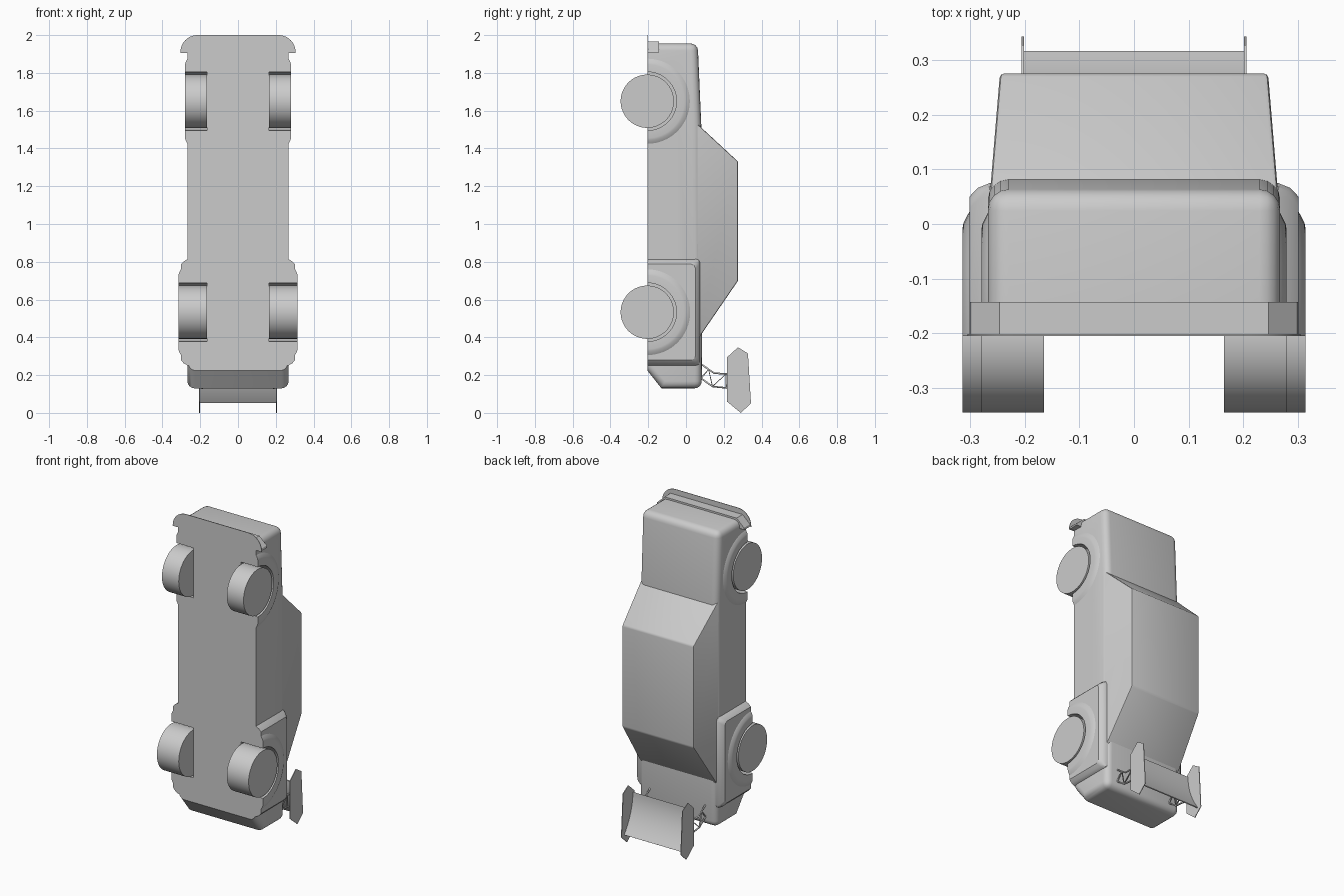
import bpy, bmesh, math

if "Cube" in bpy.data.objects:
    bpy.data.objects.remove(bpy.data.objects["Cube"])

GREY = (0.6, 0.6, 0.6, 1)
grey = bpy.data.materials.new("plain grey")
grey.use_nodes = True
grey.diffuse_color = GREY
grey.node_tree.nodes["Principled BSDF"].inputs["Base Color"].default_value = GREY

FLOOR = -0.205                       # plane of the flat underside
AXLES = {"front": (1.65, 0.28), "rear": (0.533, 0.315)}   # height, outer x


def smooth(ob):
    bpy.ops.object.select_all(action="DESELECT")
    ob.select_set(True)
    bpy.context.view_layer.objects.active = ob
    bpy.ops.object.shade_smooth_by_angle(angle=math.radians(30))


def loft(name, rings, bevel=0, pick=None, segments=4):
    """Closed solid through matching rings of points, with chosen edges rounded."""
    bm = bmesh.new()
    loops = [[bm.verts.new(p) for p in ring] for ring in rings]
    for a, b in zip(loops, loops[1:]):
        for i in range(len(a)):
            j = (i + 1) % len(a)
            bm.faces.new((a[i], a[j], b[j], b[i]))
    bm.faces.new(loops[0])
    bm.faces.new(loops[-1])
    bmesh.ops.recalc_face_normals(bm, faces=bm.faces)
    if bevel:
        edges = [e for e in bm.edges if e.calc_face_angle() > 0.3 and pick(e)]
        bmesh.ops.bevel(bm, geom=edges, offset=bevel, segments=segments,
                        profile=0.5, affect="EDGES", clamp_overlap=True)
    mesh = bpy.data.meshes.new(name)
    bm.to_mesh(mesh)
    bm.free()
    mesh.materials.append(grey)
    ob = bpy.data.objects.new(name, mesh)
    bpy.context.collection.objects.link(ob)
    smooth(ob)
    return ob


def slab(name, profile, x0, x1, **kw):
    """Extrude a (y, z) profile along x."""
    return loft(name, [[(x, y, z) for y, z in profile] for x in (x0, x1)], **kw)


def circle(z, r, n=64):
    return [(FLOOR + r * math.cos(2 * math.pi * i / n),
             z + r * math.sin(2 * math.pi * i / n)) for i in range(n)]


def above_floor(e):
    return any(v.co.y > FLOOR + 0.001 for v in e.verts)


def body_edge(e):
    crosswise = abs(e.verts[0].co.x - e.verts[1].co.x) > 0.1
    return above_floor(e) and not (crosswise and e.verts[0].co.y < -0.1)


# Main body: underside, sloped tail, deck, bonnet and nose
body = slab("body", [(FLOOR, 0.225), (-0.13, 0.13), (0.083, 0.13), (0.085, 0.45),
                     (0.082, 1.5), (0.062, 1.956), (FLOOR, 1.956)],
            -0.268, 0.268, bevel=0.038, pick=body_edge)

# Cabin tapering up to the roof
cabin = []
for y, hw, z0, z1 in ((0.06, 0.264, 0.385, 1.53), (0.276, 0.246, 0.7, 1.33)):
    cabin.append([(-hw, y, z0), (hw, y, z0), (hw, y, z1), (-hw, y, z1)])
loft("cabin", cabin, bevel=0.008, pick=lambda e: max(v.co.y for v in e.verts) > 0.2,
     segments=2)

# Rear fender panels
cut_parts = [body]
for side, s in (("left", 1), ("right", -1)):
    rings = []
    for x, top, z0, z1 in ((0.2, 0.075, 0.25, 0.815), (0.265, 0.075, 0.25, 0.815),
                           (0.287, 0.066, 0.262, 0.802), (0.302, 0.05, 0.28, 0.787)):
        c = 0.022
        rings.append([(s * x, FLOOR, z0), (s * x, top - c, z0), (s * x, top - c * 0.3, z0 + c * 0.3),
                      (s * x, top, z0 + c), (s * x, top, z1 - c),
                      (s * x, top - c * 0.3, z1 - c * 0.3), (s * x, top - c, z1),
                      (s * x, FLOOR, z1)])
    cut_parts.append(loft(f"rear_fender_{side}", rings))

# Wheel wells cut into the body and fenders
cutters = [slab("well_cutter", circle(z, 0.155), s * 0.163, s * 0.4)
           for z, _ in AXLES.values() for s in (1, -1)]
for part in cut_parts:
    bpy.context.view_layer.objects.active = part
    for c in cutters:
        mod = part.modifiers.new("well", "BOOLEAN")
        mod.operation = "DIFFERENCE"
        mod.solver = "EXACT"
        mod.object = c
        bpy.ops.object.modifier_apply(modifier=mod.name)
    smooth(part)
for c in cutters:
    bpy.data.objects.remove(c)

# Wheels and the half-round arch flares around them
for end, (z, x) in AXLES.items():
    for side, s in (("left", 1), ("right", -1)):
        slab(f"{end}_wheel_{side}", circle(z, 0.141), s * 0.165, s * x)
        flare = [(x - 0.03, 0.155), (x - 0.03, 0.236), (x - 0.016, 0.232),
                 (x - 0.01, 0.222), (x - 0.002, 0.206), (x, 0.195), (x, 0.155)]
        steps = [math.pi * i / 32 for i in range(33)]
        loft(f"{end}_arch_{side}",
             [[(s * px, FLOOR + r * math.sin(a), z + r * math.cos(a)) for px, r in flare]
              for a in steps])

# Splitter plate with rounded front corners
corner = [(0.215 + 0.09 * math.cos(a), 1.91 + 0.09 * math.sin(a))
          for a in (math.pi / 2 * i / 10 for i in range(11))]
half = [(0.27, 1.905), (0.305, 1.905)] + corner
outline = half + [(-x, z) for x, z in reversed(half)]
loft("splitter", [[(x, y, z) for x, z in outline] for y in (FLOOR, FLOOR + 0.003)])

# Low bumper band wrapping the nose
half = [(0.25, 1.908), (0.301, 1.908), (0.298, 1.92), (0.247, 1.967)]
outline = half + [(-x, z) for x, z in reversed(half)]
loft("bumper_band", [[(x, y, z) for x, z in outline] for y in (FLOOR, -0.143)])

# Rear wing: curved blade, end plates and lattice struts
blade, n = [], 12
for i in range(n + 1):
    t = i / n
    blade.append((0.232 + 0.085 * t ** 2, 0.29 - 0.235 * t))
slab("wing_blade", blade + [(y - 0.005, z - 0.003) for y, z in reversed(blade)], -0.203, 0.203)

plate = [(0.275, 0.347), (0.328, 0.315), (0.344, 0.05),
         (0.29, 0.0), (0.217, 0.06), (0.217, 0.294)]
lattice = [[(0.07, 0.265), (0.15, 0.21), (0.235, 0.205)],
           [(0.07, 0.19), (0.14, 0.14), (0.235, 0.13)],
           [(0.08, 0.185), (0.12, 0.23), (0.14, 0.14), (0.212, 0.206), (0.212, 0.132)]]
for side, s in (("left", 1), ("right", -1)):
    slab(f"wing_end_plate_{side}", plate, s * 0.202, s * 0.206)
    curve = bpy.data.curves.new(f"wing_strut_{side}", "CURVE")
    curve.dimensions = "3D"
    curve.bevel_depth = 0.005
    curve.bevel_resolution = 1
    curve.use_fill_caps = True
    for path in lattice:
        spline = curve.splines.new("POLY")
        spline.points.add(len(path) - 1)
        for p, (y, z) in zip(spline.points, path):
            p.co = (s * 0.19, y, z, 1)
    curve.materials.append(grey)
    bpy.context.collection.objects.link(bpy.data.objects.new(f"wing_strut_{side}", curve))
